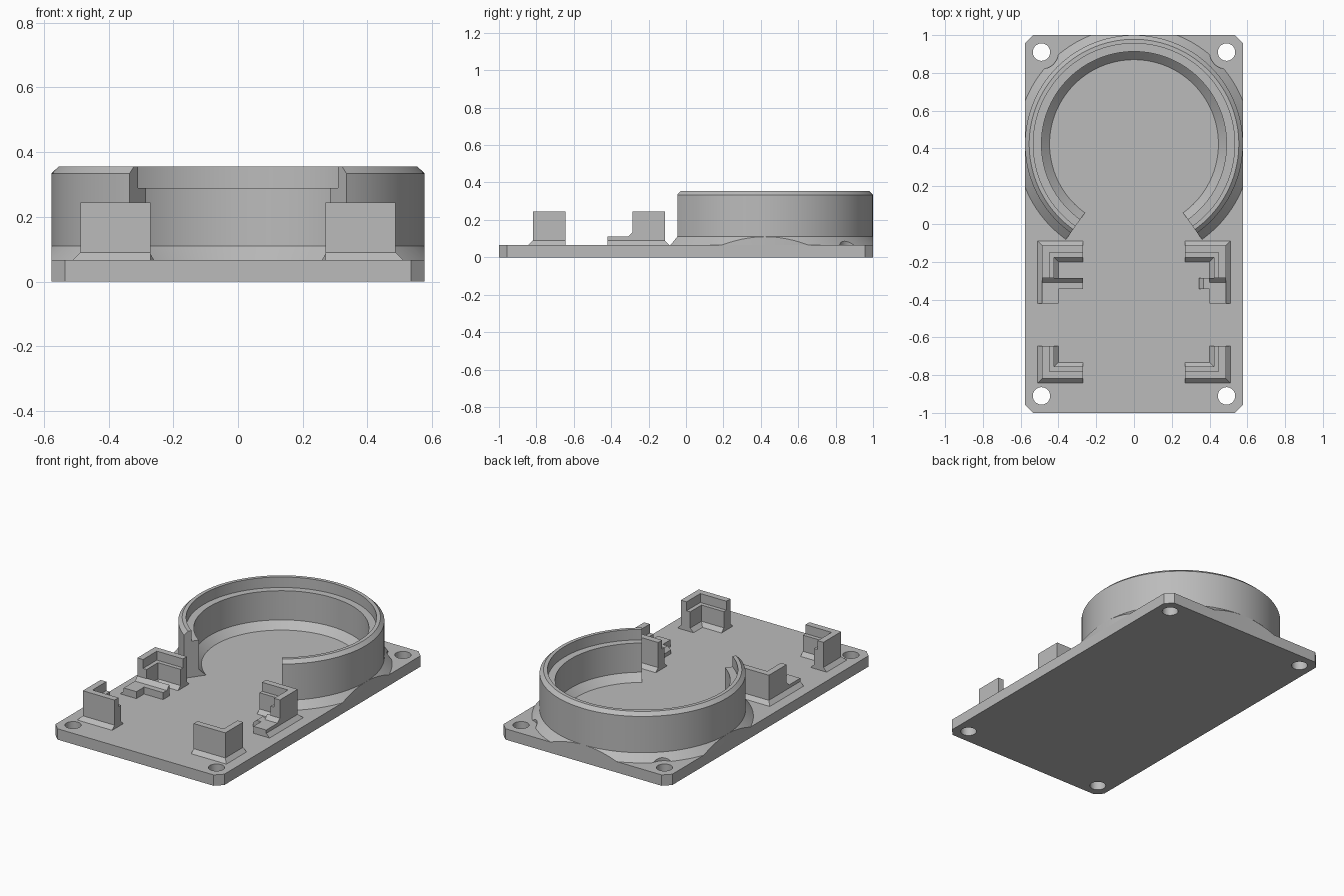
import bpy, bmesh, math
from mathutils import Matrix

cube = bpy.data.objects.get("Cube")
if cube:
    bpy.data.objects.remove(cube, do_unlink=True)

grey = bpy.data.materials.new("plain grey")
grey.use_nodes = True
grey.diffuse_color = (0.5, 0.5, 0.5, 1)
grey.node_tree.nodes["Principled BSDF"].inputs["Base Color"].default_value = (0.5, 0.5, 0.5, 1)

TOP = 0.067      # top of the base plate
SINK = 0.055     # parts are sunk slightly into the plate
HALF_W = 0.577
RING_Y = 0.423


def finish(name, bm):
    bmesh.ops.recalc_face_normals(bm, faces=bm.faces)
    mesh = bpy.data.meshes.new(name)
    bm.to_mesh(mesh)
    bm.free()
    mesh.materials.append(grey)
    obj = bpy.data.objects.new(name, mesh)
    bpy.context.collection.objects.link(obj)
    return obj


def loft(name, rings):
    """Skin a row of matching closed sections and cap both ends."""
    bm = bmesh.new()
    rows = [[bm.verts.new(p) for p in ring] for ring in rings]
    n = len(rows[0])
    for a, b in zip(rows, rows[1:]):
        for i in range(n):
            j = (i + 1) % n
            bm.faces.new((a[i], a[j], b[j], b[i]))
    bm.faces.new(rows[0])
    bm.faces.new(rows[-1])
    return finish(name, bm)


def prism(name, outline, z0, z1):
    return loft(name, [[(x, y, z) for x, y in outline] for z in (z0, z1)])


def cylinders(name, centres, radius):
    bm = bmesh.new()
    for x, y in centres:
        bmesh.ops.create_cone(bm, cap_ends=True, segments=48, radius1=radius, radius2=radius,
                              depth=1, matrix=Matrix.Translation((x, y, 0)))
    return finish(name, bm)


def cut(obj, tool, operation):
    """Bake a boolean and drop its helper."""
    mod = obj.modifiers.new("cut", "BOOLEAN")
    mod.operation, mod.solver, mod.object = operation, "EXACT", tool
    deps = bpy.context.evaluated_depsgraph_get()
    mesh = bpy.data.meshes.new_from_object(obj.evaluated_get(deps))
    obj.modifiers.clear()
    obj.data = mesh
    bpy.data.objects.remove(tool, do_unlink=True)


def smooth(obj):
    bpy.ops.object.select_all(action="DESELECT")
    obj.select_set(True)
    bpy.context.view_layer.objects.active = obj
    bpy.ops.object.shade_smooth_by_angle(angle=math.radians(25))


# Base plate with clipped corners and four screw holes
c = 0.043
outline = [(HALF_W - c, -1), (HALF_W, c - 1), (HALF_W, 1 - c), (HALF_W - c, 1)]
outline += [(-x, y) for x, y in reversed(outline)]
holes = [(sx * 0.49, sy * 0.91) for sx in (-1, 1) for sy in (-1, 1)]
plate = prism("base_plate", outline, 0, TOP)
cut(plate, cylinders("hole_cutter", holes, 0.046), "DIFFERENCE")
smooth(plate)

# Open round holder: stepped profile turned around, leaving a gap at the front
profile = [(0.447, SINK), (0.447, TOP), (0.49, 0.11), (0.49, 0.29), (0.533, 0.29),
           (0.533, 0.355), (0.555, 0.355), (0.577, 0.334), (0.577, 0.11), (0.62, TOP), (0.62, SINK)]
gap = math.radians(35.5)
steps = 96
sections = []
for k in range(steps + 1):
    a = gap + (2 * math.pi - 2 * gap) * k / steps
    sections.append([(r * math.sin(a), RING_Y - r * math.cos(a), z) for r, z in profile])
holder = loft("round_holder", sections)
cut(holder, prism("trim_block", outline, -1, 1), "INTERSECT")
cut(holder, cylinders("screw_clearance", [h for h in holes if h[1] > 0], 0.09), "DIFFERENCE")
smooth(holder)

# Corner brackets: wall, board ledge and flared foot, mitred around an L
bracket = [(0, SINK), (0, TOP), (0.023, 0.09), (0.023, 0.245), (0.062, 0.245), (0.062, 0.19),
           (0.087, 0.19), (0.087, 0.09), (0.11, TOP), (0.11, SINK)]
for sx, side in ((-1, "right"), (1, "left")):
    for y0, sy, end in ((-0.842, 1, "front"), (-0.09, -1, "rear")):
        def place(u, v, z):
            return (sx * (0.51 - u), y0 + sy * v, z)
        loft(end + "_" + side + "_bracket", [
            [place(0.24, d, z) for d, z in bracket],
            [place(d, d, z) for d, z in bracket],
            [place(d, 0.197, z) for d, z in bracket]])


# Low rests in front of the rear brackets
def along_x(name, section, x0, x1):
    return loft(name, [[(x, y, z) for y, z in section] for x in (x0, x1)])


for sx, side in ((-1, "right"), (1, "left")):
    foot = [(0.51, SINK), (0.51, TOP), (0.487, 0.09), (0.487, 0.11), (0.4, 0.11), (0.4, SINK)]
    loft(side + "_rest", [[(sx * x, y, z) for x, z in foot] for y in (-0.42, -0.285)])

ramp = [(-0.345, SINK), (-0.345, 0.11), (-0.31, 0.11), (-0.285, 0.135), (-0.285, SINK)]
along_x("right_rest_bar", ramp, -0.487, -0.27)
along_x("left_rest_ramp", ramp, 0.4, 0.487)
tooth = [(0.345, SINK), (0.345, 0.09), (0.367, 0.11), (0.4, 0.11), (0.4, SINK)]
loft("left_rest_tooth", [[(x, y, z) for x, z in tooth] for y in (-0.345, -0.285)])
